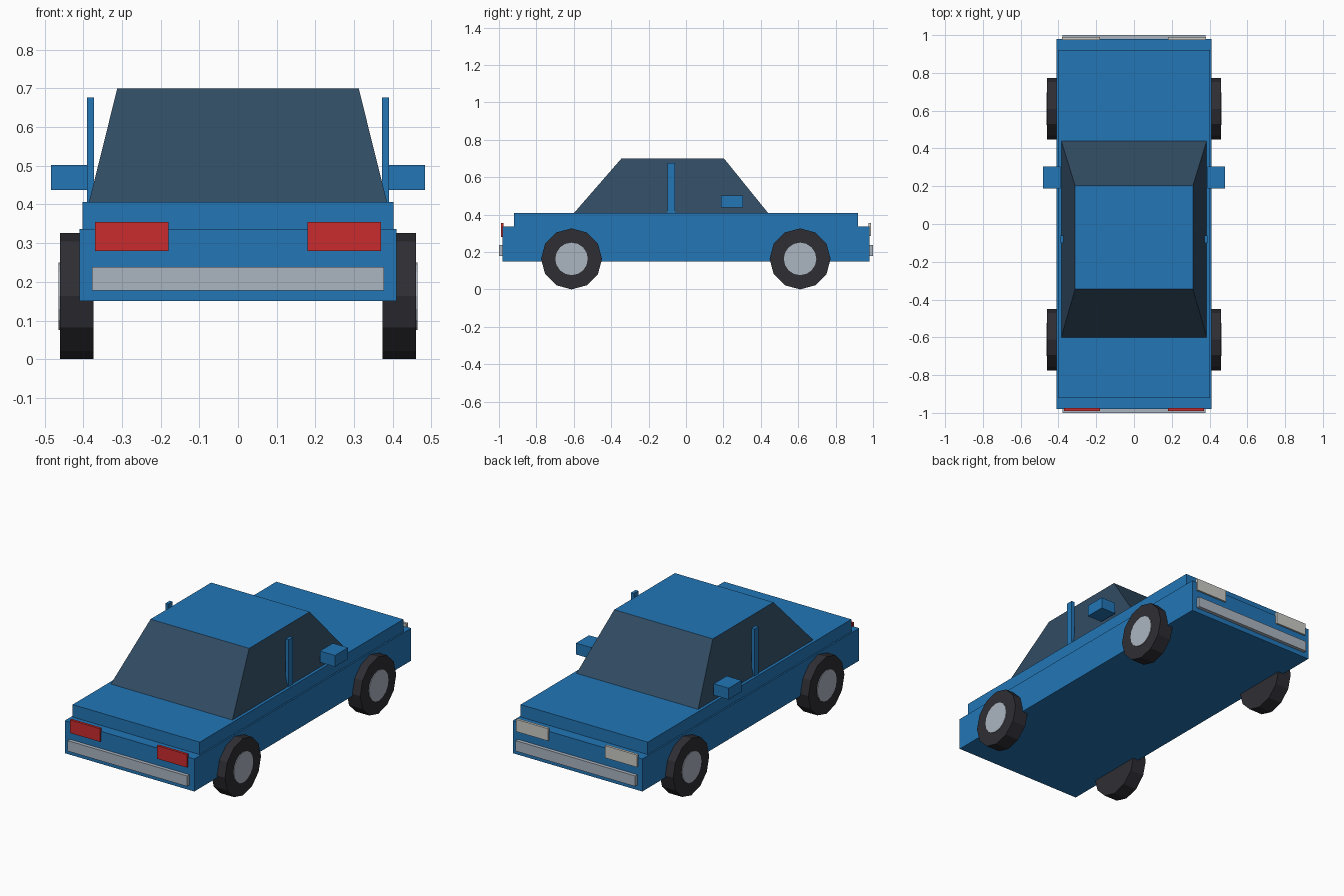
import bpy, bmesh, math
from mathutils import Matrix

if "Cube" in bpy.data.objects:
    bpy.data.objects.remove(bpy.data.objects["Cube"], do_unlink=True)


def material(name, rgb):
    m = bpy.data.materials.new(name)
    m.use_nodes = True
    colour = (*rgb, 1)
    m.diffuse_color = colour
    m.node_tree.nodes["Principled BSDF"].inputs["Base Color"].default_value = colour
    return m


blue = material("blue paint", (0.016, 0.18, 0.47))
glass = material("dark glass", (0.031, 0.072, 0.125))
rubber = material("tyre rubber", (0.027, 0.027, 0.034))
silver = material("silver metal", (0.41, 0.46, 0.53))
red = material("red lamp", (0.59, 0.025, 0.027))
white = material("white lamp", (0.6, 0.6, 0.57))


def finish(name, bm, *mats):
    mesh = bpy.data.meshes.new(name)
    bm.to_mesh(mesh)
    bm.free()
    for m in mats:
        mesh.materials.append(m)
    obj = bpy.data.objects.new(name, mesh)
    bpy.context.collection.objects.link(obj)
    return obj


def box(name, mat, x, y, z):
    """Box from (low, high) ranges on each axis."""
    bm = bmesh.new()
    bmesh.ops.create_cube(bm, size=1)
    for v in bm.verts:
        for i, (low, high) in enumerate((x, y, z)):
            v.co[i] = high if v.co[i] > 0 else low
    return finish(name, bm, mat)


def disc(name, mat, sides, radius, x, y, z):
    """Cylinder lying along x."""
    bm = bmesh.new()
    place = Matrix.Translation((sum(x) / 2, y, z)) @ Matrix.Rotation(math.pi / 2, 4, "Y")
    bmesh.ops.create_cone(bm, cap_ends=True, segments=sides, radius1=radius,
                          radius2=radius, depth=abs(x[1] - x[0]), matrix=place)
    return finish(name, bm, mat)


def span(side, a, b):
    return tuple(sorted((side * a, side * b)))


# Body
box("lower_body", blue, (-0.41, 0.41), (-0.98, 0.98), (0.15, 0.336))
box("upper_body", blue, (-0.402, 0.402), (-0.92, 0.92), (0.336, 0.407))

# Cabin: tapered glass with a painted roof
cabin = box("cabin", glass, (-0.385, 0.385), (-0.6, 0.44), (0.407, 0.7))
cabin.data.materials.append(blue)
for v in cabin.data.vertices:
    if v.co.z > 0.6:
        v.co.x = math.copysign(0.312, v.co.x)
        v.co.y = 0.203 if v.co.y > 0 else -0.345
for p in cabin.data.polygons:
    if min(cabin.data.vertices[i].co.z for i in p.vertices) > 0.6:
        p.material_index = 1

# Parts repeated on both sides
for side, label in ((1, "left"), (-1, "right")):
    box(label + "_pillar", blue, span(side, 0.372, 0.39), (-0.1, -0.06), (0.407, 0.676))
    box(label + "_mirror", blue, span(side, 0.388, 0.483), (0.187, 0.304), (0.437, 0.502))
    lamp = span(side, 0.18, 0.37)
    box(label + "_red_lamp", red, lamp, (-0.99, -0.975), (0.28, 0.355))
    box(label + "_white_lamp", white, span(side, 0.18, 0.382), (0.975, 0.99), (0.285, 0.355))
    for y, end in ((-0.612, "front"), (0.61, "back")):
        disc(f"{end}_{label}_tyre", rubber, 12, 0.163, span(side, 0.374, 0.46), y, 0.163)
        disc(f"{end}_{label}_hub", silver, 16, 0.087, span(side, 0.44, 0.464), y, 0.163)

# Bumpers
for y, end in (((-1, -0.975), "front"), ((0.975, 1), "back")):
    box(end + "_bumper", silver, (-0.378, 0.378), y, (0.178, 0.238))
